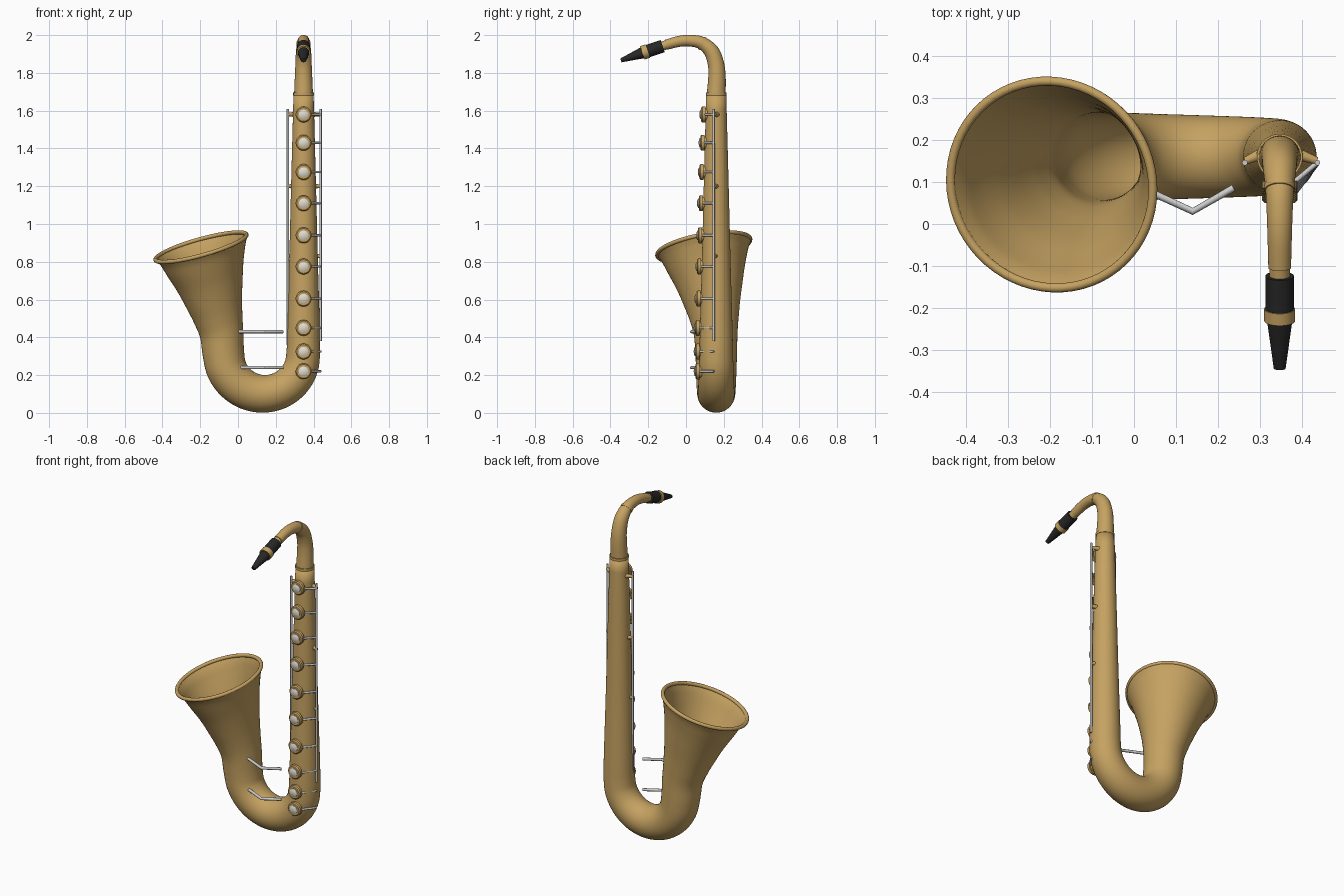
import bpy, bmesh, math
from mathutils import Vector

if "Cube" in bpy.data.objects:
    bpy.data.objects.remove(bpy.data.objects["Cube"])


def material(name, color):
    m = bpy.data.materials.new(name)
    m.diffuse_color = color
    m.use_nodes = True
    m.node_tree.nodes["Principled BSDF"].inputs["Base Color"].default_value = m.diffuse_color
    return m


BRASS = material("brass", (0.56, 0.36, 0.12, 1))
STEEL = material("steel", (0.55, 0.55, 0.57, 1))
BLACK = material("ebonite", (0.02, 0.02, 0.02, 1))
PEARL = material("pearl", (0.74, 0.72, 0.66, 1))


def smooth_path(pts, n):
    """Catmull-Rom through (x, y, z, radius) points."""
    p = [Vector(q) for q in pts]
    p = [2 * p[0] - p[1]] + p + [2 * p[-1] - p[-2]]
    out = []
    for i in range(1, len(p) - 2):
        a, b, c, d = p[i - 1:i + 3]
        for k in range(n):
            t = k / n
            out.append(0.5 * (2 * b + (c - a) * t + (2 * a - 5 * b + 4 * c - d) * t ** 2
                              + (3 * b - a - 3 * c + d) * t ** 3))
    return out + [p[-2]]


def sweep(name, pts, mat, n=1, seg=48, caps=True, flat=None):
    """Tube with a varying radius; flat squashes the last ring vertically."""
    path = smooth_path(pts, n) if n > 1 else [Vector(q) for q in pts]
    pos = [q.to_3d() if len(q) == 3 else Vector(q[:3]) for q in path]
    bm = bmesh.new()
    rings, u = [], None
    for i, c in enumerate(pos):
        t = (pos[min(i + 1, len(pos) - 1)] - pos[max(i - 1, 0)]).normalized()
        if u is None:
            u = Vector((1, 0, 0)) if abs(t.x) < 0.8 else Vector((0, 1, 0))
        u = (u - t * u.dot(t)).normalized()
        v = t.cross(u)
        r = path[i][3]
        s = flat if flat and i == len(pos) - 1 else 1
        rings.append([bm.verts.new(c + r * (u * math.cos(a) + v * s * math.sin(a)))
                      for a in (2 * math.pi * k / seg for k in range(seg))])
    for a, b in zip(rings, rings[1:]):
        for k in range(seg):
            j = (k + 1) % seg
            bm.faces.new((a[k], a[j], b[j], b[k]))
    if caps:
        bm.faces.new(rings[0][::-1])
        bm.faces.new(rings[-1])
    me = bpy.data.meshes.new(name)
    bm.to_mesh(me)
    bm.free()
    ob = bpy.data.objects.new(name, me)
    bpy.context.collection.objects.link(ob)
    me.materials.append(mat)
    bpy.context.view_layer.objects.active = ob
    bpy.ops.object.select_all(action='DESELECT')
    ob.select_set(True)
    bpy.ops.object.shade_smooth_by_angle(angle=math.radians(40))
    return ob


def rod(name, a, b, r, mat, r2=None, seg=16):
    return sweep(name, [(*a, r), (*b, r if r2 is None else r2)], mat, seg=seg)


# Body: tapered straight tube, U-shaped bow, flaring bell
CX, CY = 0.347, 0.16
body = [(CX, CY, 1.69, 0.053), (CX, CY, 1.2, 0.066), (CX, CY, 0.8, 0.076), (CX, CY, 0.45, 0.086)]
for k in range(9):
    f = k / 8
    a = math.pi * f
    R = 0.205 + 0.012 * f
    body.append((0.14 + R * math.cos(a), CY, 0.312 - R * math.sin(a), 0.089 + 0.021 * f))
body += [(-0.087, 0.157, 0.42, 0.116), (-0.106, 0.149, 0.51, 0.132), (-0.128, 0.137, 0.6, 0.154),
         (-0.152, 0.123, 0.7, 0.183), (-0.175, 0.108, 0.79, 0.214), (-0.187, 0.1, 0.84, 0.233),
         (-0.196, 0.094, 0.877, 0.253)]
horn = sweep("body_and_bell", body, BRASS, n=6, seg=64, caps=False)
wall = horn.modifiers.new("wall", 'SOLIDIFY')
wall.thickness, wall.offset = 0.006, -1

# Rolled rim of the bell
tilt = Vector((-0.28, -0.18, 1)).normalized()
bpy.ops.mesh.primitive_torus_add(major_radius=0.25, minor_radius=0.011, major_segments=64,
                                 minor_segments=12, location=(-0.196, 0.094, 0.877),
                                 rotation=tilt.to_track_quat('Z', 'Y').to_euler())
rim = bpy.context.object
rim.name = "bell_rim"
rim.data.materials.append(BRASS)
bpy.ops.object.shade_smooth()

# Neck, curving forward, with its collars
sweep("neck", [(CX, CY, 1.685, 0.05), (CX, 0.164, 1.78, 0.046), (CX, 0.158, 1.85, 0.043),
               (CX, 0.134, 1.915, 0.04), (CX, 0.085, 1.957, 0.034), (CX, 0.03, 1.97, 0.031),
               (CX, -0.03, 1.968, 0.029), (CX, -0.105, 1.949, 0.027)], BRASS, n=6, seg=40)
rod("neck_collar", (CX, CY, 1.68), (CX, CY, 1.695), 0.0545, BRASS, seg=48)
rod("neck_joint", (CX, 0.094, 1.952), (CX, 0.08, 1.96), 0.0365, BRASS, seg=40)

# Mouthpiece: cork, shank, ligature and tapered beak along one sloping axis
tip0, axis = Vector((CX, -0.1, 1.95)), Vector((0, -0.948, -0.318))


def at(d):
    return tip0 + axis * d


rod("cork", at(0), at(0.04), 0.024, BRASS, seg=32)
rod("mouthpiece_shank", at(0.025), at(0.112), 0.034, BLACK, seg=32)
rod("ligature", at(0.108), at(0.138), 0.037, BRASS, seg=32)
sweep("mouthpiece_beak", [(*at(0.132), 0.031), (*(at(0.258) + Vector((0, 0, -0.002))), 0.014)],
      BLACK, seg=32, flat=0.75)

# Key cups with pearls, and arms reaching the side rod
for i, z in enumerate((1.58, 1.43, 1.275, 1.11, 0.94, 0.775, 0.605, 0.45, 0.325, 0.22)):
    y = CY - (0.053 + 0.033 * min(1, (1.69 - z) / 1.24))
    sweep(f"key_cup_{i + 1}", [(CX, y + 0.012, z, 0.034), (CX, y - 0.002, z, 0.034),
                               (CX, y - 0.002, z, 0.042), (CX, y - 0.018, z, 0.042),
                               (CX, y - 0.024, z, 0.036)], BRASS, seg=32)
    sweep(f"key_pearl_{i + 1}", [(CX, y - 0.02, z, 0.025), (CX, y - 0.027, z, 0.025),
                                 (CX, y - 0.032, z, 0.014), (CX, y - 0.033, z, 0.004)],
          PEARL, seg=24)
    rod(f"key_arm_{i + 1}", (CX + 0.03, y - 0.008, z), (0.438, 0.147, z), 0.006, STEEL, seg=12)

# Long side rods held by small posts
for side, x, z0 in (("left", 0.264, 0.36), ("right", 0.437, 0.38)):
    rod(f"{side}_rod", (x, 0.146, z0), (x, 0.146, 1.61), 0.0065, STEEL)
    s = 1 if x > CX else -1
    for i, z in enumerate((1.58, 1.2, 0.83)):
        rod(f"{side}_post_{i + 1}", (CX + 0.045 * s, 0.166, z), (x - 0.001 * s, 0.15, z),
            0.014, BRASS, r2=0.009)

# Bent braces between bell and body
for i, z in enumerate((0.43, 0.24)):
    sweep(f"bell_brace_{i + 1}", [(0.005, 0.092, z, 0.0085), (0.14, 0.03, z, 0.0085),
                                  (0.237, 0.086, z, 0.0085)], STEEL, seg=12)
